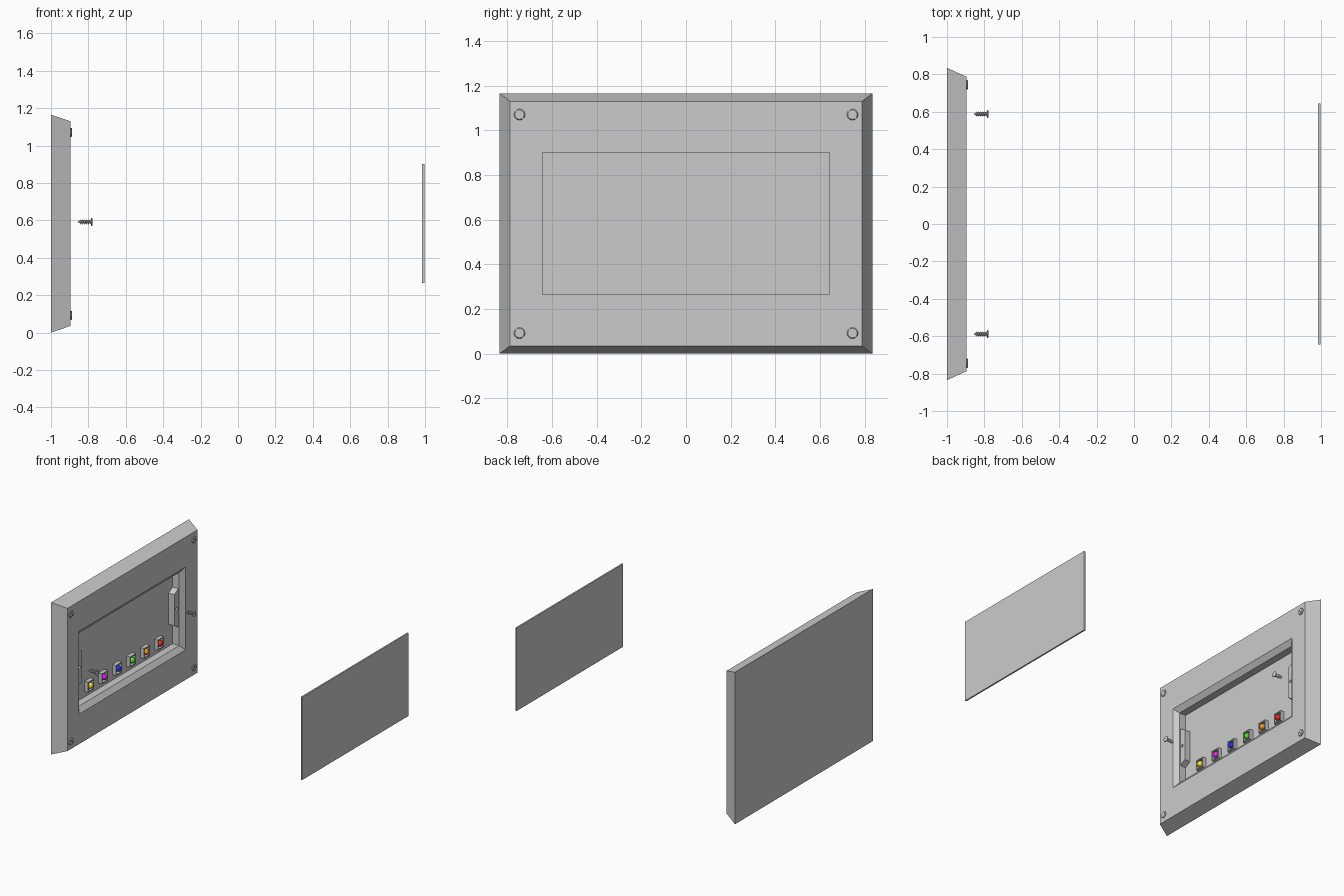
import bpy, bmesh, math
from mathutils import Matrix, Vector

if "Cube" in bpy.data.objects:
    bpy.data.objects.remove(bpy.data.objects["Cube"])

CZ = 0.5825  # height of the panel centre


def finish(name, bm, color=None, smooth=False):
    bmesh.ops.recalc_face_normals(bm, faces=bm.faces)
    me = bpy.data.meshes.new(name)
    bm.to_mesh(me)
    bm.free()
    ob = bpy.data.objects.new(name, me)
    bpy.context.collection.objects.link(ob)
    if color:
        mat = bpy.data.materials.new(name)
        mat.diffuse_color = (*color, 1)
        mat.use_nodes = True
        mat.node_tree.nodes["Principled BSDF"].inputs["Base Color"].default_value = mat.diffuse_color
        me.materials.append(mat)
    bpy.ops.object.select_all(action='DESELECT')
    ob.select_set(True)
    bpy.context.view_layer.objects.active = ob
    if smooth:
        bpy.ops.object.shade_smooth_by_angle(angle=math.radians(35))
    return ob


def skin(bm, loops):
    """Bridge successive vertex loops and cap both ends."""
    for a, b in zip(loops, loops[1:]):
        n = len(a)
        for i in range(n):
            bm.faces.new((a[i], a[(i + 1) % n], b[(i + 1) % n], b[i]))
    bm.faces.new(loops[0])
    bm.faces.new(loops[-1])


def nested(name, rings, y=0, z=CZ):
    """Solid from rectangular rings: (x, half width, half height)."""
    bm = bmesh.new()
    skin(bm, [[bm.verts.new((x, y + sy * w, z + sz * h))
               for sy, sz in ((-1, -1), (1, -1), (1, 1), (-1, 1))]
              for x, w, h in rings])
    return finish(name, bm)


def lathe(name, profile, y, z, sides=20):
    """Solid turned around the x direction: (x, radius)."""
    bm = bmesh.new()
    skin(bm, [[bm.verts.new((x, y + r * math.cos(i * math.tau / sides),
                             z + r * math.sin(i * math.tau / sides)))
               for i in range(sides)] for x, r in profile])
    return finish(name, bm, smooth=True)


def cut(ob, cutter):
    mod = ob.modifiers.new('cut', 'BOOLEAN')
    mod.operation = 'DIFFERENCE'
    mod.solver = 'EXACT'
    mod.object = cutter
    cutter.hide_render = True
    bpy.context.view_layer.objects.active = ob
    bpy.ops.object.modifier_apply(modifier=mod.name)
    bpy.data.objects.remove(cutter)


def slot(ob, x, y, z, length, width, depth, angle):
    bm = bmesh.new()
    bmesh.ops.create_cube(bm, size=1, matrix=Matrix.Translation((x, y, z))
                          @ Matrix.Rotation(angle, 4, 'X')
                          @ Matrix.Diagonal((depth * 2, length, width, 1)))
    cut(ob, finish('slot_cutter', bm))


# Bevelled housing with a chamfered recess
nested('wall_housing', [(-1, 0.835, 0.5825), (-0.895, 0.787, 0.547),
                        (-0.895, 0.645, 0.3175), (-0.925, 0.608, 0.28),
                        (-0.98, 0.608, 0.28)])

# Removed cover plate
nested('cover_plate', [(0.984, 0.645, 0.3175), (0.996, 0.645, 0.3175)])

# Slotted corner screws
for sy in (-1, 1):
    for z in (0.092, 1.07):
        y = sy * 0.745
        head = lathe('corner_screw', [(-0.91, 0.025), (-0.892, 0.025), (-0.887, 0.021)], y, z)
        slot(head, -0.887, y, z, 0.07, 0.007, 0.005, math.radians(-50))

# Mounting tabs with screw holes, and the loose screws in front of them
for sy in (-1, 1):
    bm = bmesh.new()
    outline = [(0.612, -0.15), (0.612, 0.15), (0.56, 0.12), (0.56, -0.12)]
    skin(bm, [[bm.verts.new((x, sy * y, 0.59 + dz)) for y, dz in outline]
              for x in (-0.985, -0.932)])
    tab = finish('mounting_tab', bm)
    y = sy * 0.588
    cut(tab, lathe('hole_cutter', [(-0.97, 0.011), (-0.9, 0.011)], y, 0.592, 16))

    profile = [(-0.857, 0.001), (-0.847, 0.007)]
    for i in range(5):  # thread ridges
        x = -0.845 + i * 0.0105
        profile += [(x, 0.007), (x + 0.004, 0.013), (x + 0.006, 0.013), (x + 0.009, 0.007)]
    profile += [(-0.788, 0.008), (-0.786, 0.021), (-0.781, 0.021), (-0.779, 0.018)]
    screw = lathe('loose_screw', profile, y, 0.592)
    slot(screw, -0.779, y, 0.592, 0.06, 0.005, 0.003, math.radians(-50))

# Row of indicator sockets with coloured bulbs
colors = [('yellow', (0.9, 0.85, 0.02)), ('magenta', (0.75, 0.02, 0.8)),
          ('blue', (0.02, 0.03, 0.9)), ('green', (0.1, 0.75, 0.02)),
          ('orange', (0.9, 0.3, 0.02)), ('red', (0.9, 0.02, 0.02))]
for i, (label, color) in enumerate(colors):
    y, z = (i - 2.5) * 0.169, 0.383
    nested(label + '_socket', [(-0.985, 0.036, 0.04), (-0.95, 0.036, 0.04),
                               (-0.95, 0.028, 0.032), (-0.975, 0.028, 0.032)], y, z)
    bm = bmesh.new()
    bmesh.ops.create_uvsphere(bm, u_segments=16, v_segments=10, radius=0.022,
                              matrix=Matrix.Translation((-0.957, y, z)))
    finish(label + '_bulb', bm, color, smooth=True)
